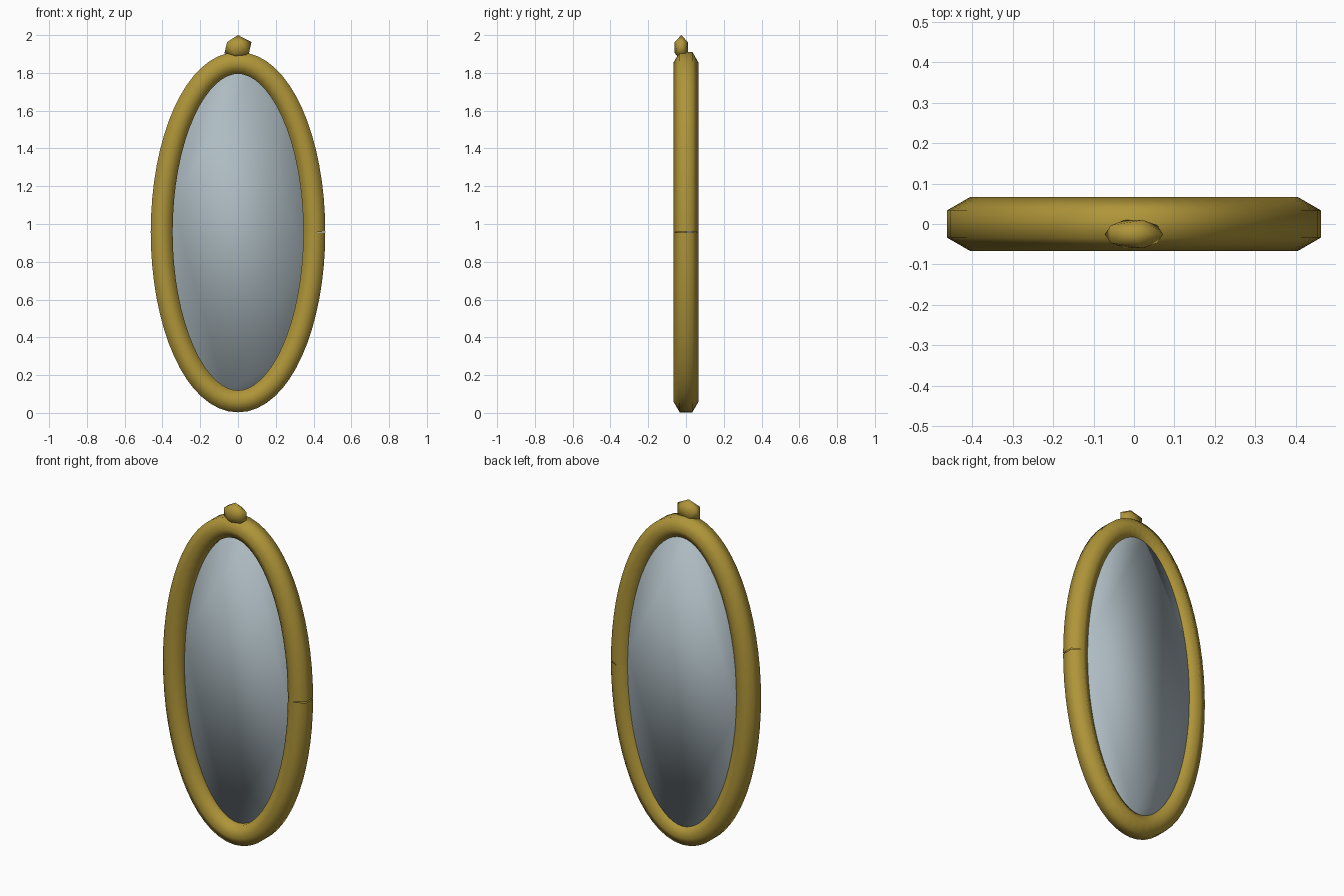
import bpy, bmesh, math
from mathutils import Vector, Matrix

if "Cube" in bpy.data.objects:
    bpy.data.objects.remove(bpy.data.objects["Cube"])

CENTER_Z = 0.957
SEGMENTS, SIDES, TUBE_R = 64, 6, 0.067


def material(name, rgb):
    m = bpy.data.materials.new(name)
    m.diffuse_color = (*rgb, 1)
    m.use_nodes = True
    m.node_tree.nodes["Principled BSDF"].inputs["Base Color"].default_value = m.diffuse_color
    return m


def make_object(name, bm, mat):
    bmesh.ops.recalc_face_normals(bm, faces=bm.faces)
    for f in bm.faces:
        f.smooth = True
    mesh = bpy.data.meshes.new(name)
    bm.to_mesh(mesh)
    bm.free()
    mesh.materials.append(mat)
    ob = bpy.data.objects.new(name, mesh)
    bpy.context.collection.objects.link(ob)
    return ob


gold = material("gold", (0.43, 0.30, 0.04))
silver = material("mirror_silver", (0.42, 0.50, 0.54))

# Oval frame: hexagonal tube swept round an ellipse, with a slightly open butt seam on the right
path = [Vector((0.404 * math.cos(t), 0, CENTER_Z + 0.896 * math.sin(t)))
        for t in (2 * math.pi * i / SEGMENTS for i in range(SEGMENTS + 1))]
bm = bmesh.new()
rings = []
for i, p in enumerate(path):
    tangent = (path[min(i + 1, SEGMENTS)] - path[max(i - 1, 0)]).normalized()
    if i == 0:
        tangent = Vector((-0.05, 0, 1)).normalized()
    elif i == SEGMENTS:
        tangent = Vector((0.05, 0, 1)).normalized()
    outward = Vector((tangent.z, 0, -tangent.x))
    ring = []
    for k in range(SIDES):
        a = math.pi / 6 + k * math.tau / SIDES
        ring.append(bm.verts.new(p + TUBE_R * (math.cos(a) * outward + Vector((0, math.sin(a), 0)))))
    rings.append(ring)
for r, s in zip(rings, rings[1:]):
    for k in range(SIDES):
        n = (k + 1) % SIDES
        bm.faces.new((r[k], r[n], s[n], s[k]))
make_object("oval_frame", bm, gold)

# Mirror glass: oval disc set in the back half of the frame, its rim buried in the tube
bm = bmesh.new()
bmesh.ops.create_cone(bm, cap_ends=True, segments=SEGMENTS, radius1=1, radius2=1, depth=1,
                      matrix=Matrix.Translation((0, 0.0185, CENTER_Z))
                      @ Matrix.Diagonal((0.36, 0.037, 0.853, 1))
                      @ Matrix.Rotation(math.pi / 2, 4, 'X'))
make_object("mirror_glass", bm, silver)

# Crest: squashed low-poly bead on top
bm = bmesh.new()
bmesh.ops.create_icosphere(bm, subdivisions=1, radius=1,
                           matrix=Matrix.Translation((0, -0.025, 1.934))
                           @ Matrix.Diagonal((0.08, 0.041, 0.066, 1)))
make_object("top_crest", bm, gold)
